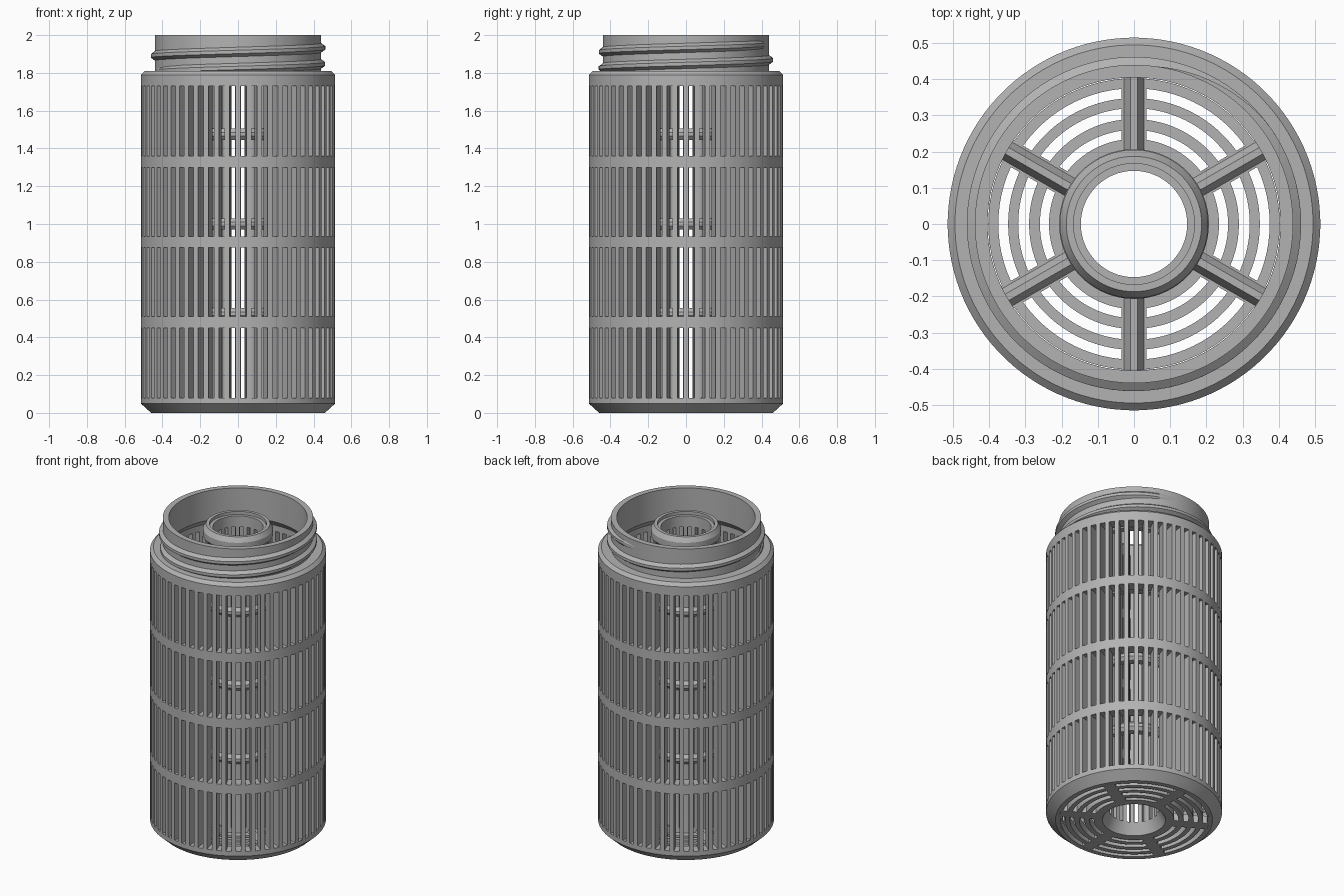
import bpy, bmesh
from math import sin, cos, asin, pi, radians

if "Cube" in bpy.data.objects:
    bpy.data.objects.remove(bpy.data.objects["Cube"], do_unlink=True)

grey = bpy.data.materials.new("plastic_grey")
grey.use_nodes = True
colour = (0.45, 0.45, 0.45, 1)
grey.diffuse_color = colour
grey.node_tree.nodes["Principled BSDF"].inputs["Base Color"].default_value = colour


def polar(r, a, z):
    return (r * cos(a), r * sin(a), z)


def finish(bm, name):
    bmesh.ops.recalc_face_normals(bm, faces=bm.faces)
    mesh = bpy.data.meshes.new(name)
    bm.to_mesh(mesh)
    bm.free()
    mesh.materials.append(grey)
    obj = bpy.data.objects.new(name, mesh)
    bpy.context.collection.objects.link(obj)
    bpy.ops.object.select_all(action="DESELECT")
    obj.select_set(True)
    bpy.context.view_layer.objects.active = obj
    bpy.ops.object.shade_smooth_by_angle(angle=radians(25))
    return obj


def pierced_wall(name, stations, columns, angle, is_open):
    """Revolved wall of paired skin points (r, z), with the open cells left out."""
    bm = bmesh.new()
    skins = [[[bm.verts.new(polar(r, angle(j, r), z)) for j in range(columns)]
              for r, z in (pair[side] for pair in stations)] for side in (0, 1)]
    rows = len(stations) - 1

    def solid(i, j):
        return 0 <= i < rows and not is_open(i, j % columns)

    for i in range(rows + 1):
        for j in range(columns):
            k = (j + 1) % columns
            if solid(i, j):
                for s in skins:
                    bm.faces.new((s[i][j], s[i][k], s[i + 1][k], s[i + 1][j]))
            if solid(i, j) != solid(i - 1, j):
                a, b = skins
                bm.faces.new((a[i][j], a[i][k], b[i][k], b[i][j]))
            if i < rows and solid(i, j) != solid(i, j - 1):
                a, b = skins
                bm.faces.new((a[i][j], a[i + 1][j], b[i + 1][j], b[i][j]))
    return finish(bm, name)


# Outer cage with four tiers of slots, shoulder and neck
SLOTS, OUT, IN = 56, 0.515, 0.44
tiers = [(0.08, 0.45), (0.51, 0.875), (0.935, 1.30), (1.36, 1.73)]
cage = [((0.46, 0), (IN, 0)), ((OUT, 0.05), (IN, 0.05))]
cage += [((OUT, z), (IN, z)) for tier in tiers for z in tier]
cage += [((OUT, 1.79), (IN, 1.77)), ((0.495, 1.81), (0.405, 1.81)),
         ((0.44, 1.81), (0.405, 1.83)), ((0.44, 2), (0.405, 2))]


def cage_angle(j, r):
    step = 2 * pi / SLOTS
    return step * (j // 2) + (0.23 if j % 2 else -0.23) * step


pierced_wall("outer_cage", cage, 2 * SLOTS, cage_angle,
             lambda i, j: i in (2, 4, 6, 8) and j % 2 == 1)

# Inner tube with slots, raised rings and a stepped rim
BORE, TUBE = 0.147, 0.19
tube = [((0.2, 0), (0.185, 0)), ((TUBE, 0.08), (BORE, 0.07))]
for z in (0.525, 1.0, 1.475):
    tube += [((TUBE + bulge, z + dz), (BORE, z + dz))
             for dz, bulge in ((-0.03, 0), (-0.01, 0.017), (0.01, 0.017), (0.03, 0))]
tube += [((TUBE, 1.87), (BORE, 1.87)), ((0.205, 1.89), (BORE, 1.94)),
         ((0.205, 1.93), (0.167, 1.94)), ((0.187, 1.96), (0.167, 1.96))]
pierced_wall("inner_tube", tube, 80, lambda j, r: 2 * pi * (j - 1) / 80,
             lambda i, j: i in (1, 5, 9, 13) and (j // 2) % 2 == 1)

# Floor grating: arc slots between six straight spokes
ARC = 12
radii = [0.19, 0.235, 0.26, 0.29, 0.32, 0.348, 0.375, 0.403, 0.43, IN]


def floor_angle(j, r):
    sector, t = divmod(j, ARC + 1)
    edge = asin(0.034 / r)
    return pi / 6 + sector * pi / 3 + edge + (pi / 3 - 2 * edge) * t / ARC


pierced_wall("floor_grating", [((r, 0.05), (r, 0)) for r in radii], 6 * (ARC + 1),
             floor_angle, lambda i, j: i % 2 == 1 and j % (ARC + 1) < ARC)

# Tapered ribs on the floor spokes
for n in range(6):
    a = pi / 6 + n * pi / 3
    bm = bmesh.new()
    ends = [[bm.verts.new((r * cos(a) - w * sin(a), r * sin(a) + w * cos(a), z))
             for w, z in ((-0.03, 0.045), (0.03, 0.045), (0.01, 0.085), (-0.01, 0.085))]
            for r in (0.18, 0.445)]
    for e in ends:
        bm.faces.new(e)
    for i in range(4):
        k = (i + 1) % 4
        bm.faces.new((ends[0][i], ends[0][k], ends[1][k], ends[1][i]))
    finish(bm, f"floor_rib_{n + 1}")

# Screw thread climbing the neck, fading out at both ends
PITCH, STEPS, START, TURNS = 0.085, 160, -pi, 1.75
bm = bmesh.new()
sections = []
for s in range(STEPS + 1):
    t = s / STEPS
    a = START + t * TURNS * 2 * pi
    fade = min(1, 12 * t, 12 * (1 - t))
    z = 1.805 + t * TURNS * PITCH
    tip = 0.436 + 0.026 * fade
    sections.append([bm.verts.new(polar(r, a, z + dz)) for r, dz in
                     ((0.43, -0.032), (tip, -0.009), (tip, 0.009), (0.43, 0.032))])
for p, q in zip(sections, sections[1:]):
    for i in range(4):
        k = (i + 1) % 4
        bm.faces.new((p[i], p[k], q[k], q[i]))
bm.faces.new(sections[0])
bm.faces.new(sections[-1])
finish(bm, "neck_thread")
